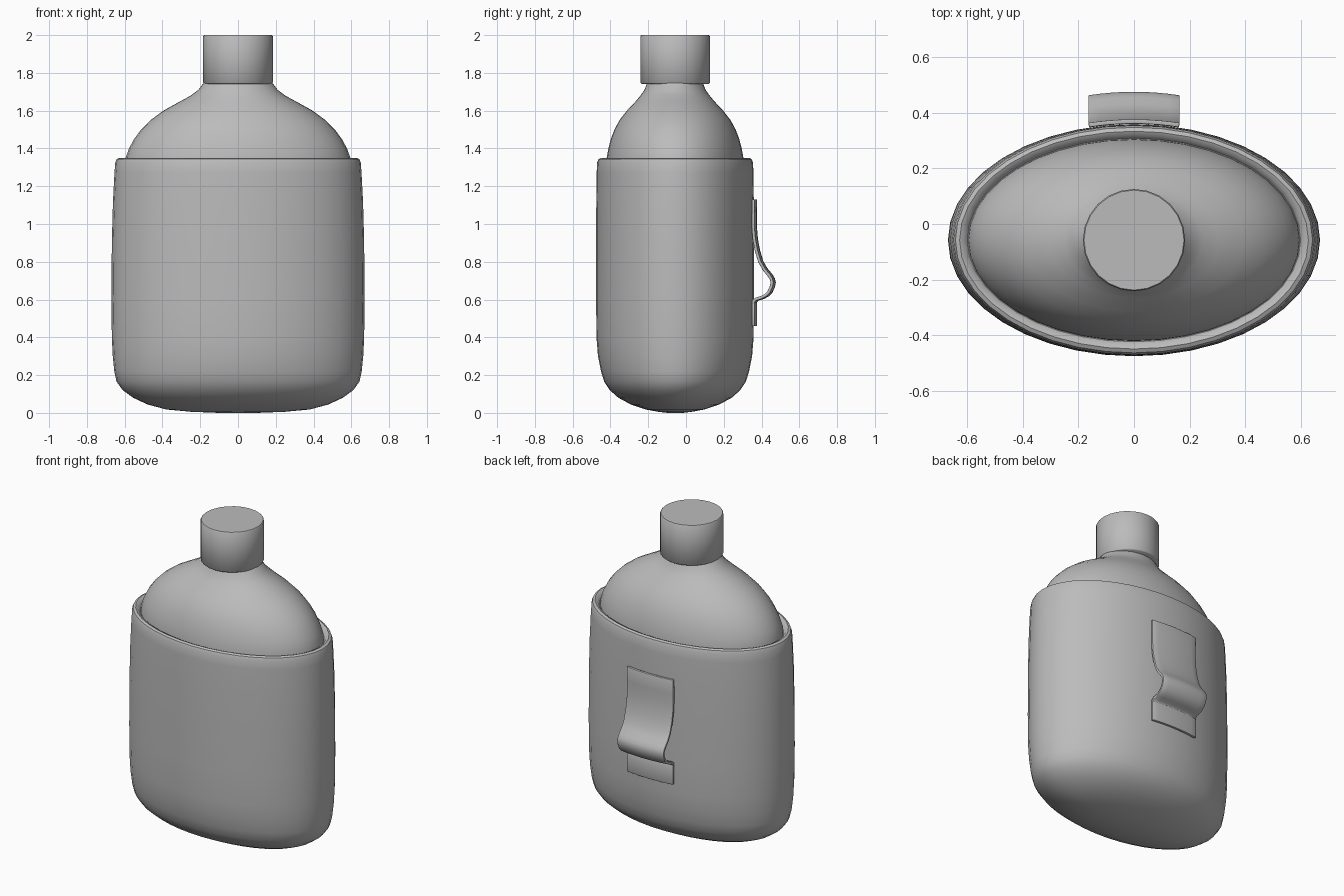
import bpy, bmesh, math

cube = bpy.data.objects.get("Cube")
if cube:
    bpy.data.objects.remove(cube)

CY = -0.058  # depth of the flask axis

grey = bpy.data.materials.new("plain grey")
grey.use_nodes = True
colour = (0.5, 0.5, 0.5, 1)
grey.diffuse_color = colour
grey.node_tree.nodes["Principled BSDF"].inputs["Base Color"].default_value = colour


def finish(name, bm, angle=40):
    bmesh.ops.recalc_face_normals(bm, faces=bm.faces)
    mesh = bpy.data.meshes.new(name)
    bm.to_mesh(mesh)
    bm.free()
    ob = bpy.data.objects.new(name, mesh)
    bpy.context.collection.objects.link(ob)
    mesh.materials.append(grey)
    bpy.ops.object.select_all(action='DESELECT')
    ob.select_set(True)
    bpy.context.view_layer.objects.active = ob
    bpy.ops.object.shade_smooth_by_angle(angle=math.radians(angle))
    return ob


def loft(name, rings, sides, angle=40):
    """Stack of ellipses (half width, half depth, height), closed at both ends."""
    bm = bmesh.new()
    loops = []
    for rx, ry, z in rings:
        loops.append([bm.verts.new((rx * math.cos(t), CY + ry * math.sin(t), z))
                      for t in (2 * math.pi * i / sides for i in range(sides))])
    for a, b in zip(loops, loops[1:]):
        for i in range(sides):
            j = (i + 1) % sides
            bm.faces.new((a[i], a[j], b[j], b[i]))
    bm.faces.new(loops[0])
    bm.faces.new(loops[-1])
    return finish(name, bm, angle)


# Fitted pouch with a rounded lip
loft("pouch", [
    (.10, .04, 0), (.25, .09, .006), (.38, .155, .018), (.48, .235, .045),
    (.555, .30, .08), (.61, .345, .12), (.643, .375, .165), (.655, .392, .22),
    (.663, .408, .30), (.668, .416, .40), (.67, .418, .60), (.668, .418, .90),
    (.662, .417, 1.12), (.654, .415, 1.27), (.65, .413, 1.325),
    (.643, .406, 1.343), (.628, .392, 1.35), (.612, .377, 1.343),
    (.60, .366, 1.325)], 40)

# Bottle shoulder rising out of the pouch
loft("shoulder", [
    (.60, .365, 1.30), (.595, .362, 1.35), (.577, .353, 1.40),
    (.55, .340, 1.45), (.513, .321, 1.50), (.463, .294, 1.55),
    (.395, .255, 1.60), (.305, .208, 1.65), (.25, .183, 1.68),
    (.21, .162, 1.71), (.18, .146, 1.75)], 40)

# Screw cap
loft("cap", [(.178, .178, 1.742), (.184, .184, 1.748),
             (.184, .184, 1.995), (.18, .18, 2)], 24, 50)


def strip(name, path, half_width=.163, thick=.016, columns=8):
    """Bent strap from (y, z) points, curved sideways to follow the pouch."""
    bm = bmesh.new()
    rows = []
    for y, z in path:
        row = []
        for c in range(columns + 1):
            x = half_width * (2 * c / columns - 1)
            drop = .418 * (1 - math.sqrt(1 - (x / .67) ** 2))
            row.append(bm.verts.new((x, y - drop, z)))
        rows.append(row)
    for a, b in zip(rows, rows[1:]):
        for c in range(columns):
            bm.faces.new((a[c], a[c + 1], b[c + 1], b[c]))
    ob = finish(name, bm)
    solid = ob.modifiers.new("thickness", 'SOLIDIFY')
    solid.thickness = thick
    solid.offset = 0
    bevel = ob.modifiers.new("soft edge", 'BEVEL')
    bevel.width = .003
    bevel.segments = 2
    return ob


# Sprung belt clip and its lower fixing plate
strip("belt_clip", [
    (.369, 1.13), (.368, 1.04), (.368, .98), (.373, .92), (.384, .86),
    (.402, .80), (.425, .76), (.450, .73), (.463, .71), (.468, .69), (.462, .665),
    (.450, .64), (.432, .622), (.408, .61), (.384, .603), (.369, .592),
    (.368, .575)])
strip("clip_plate", [(.369, .585), (.369, .46)])
